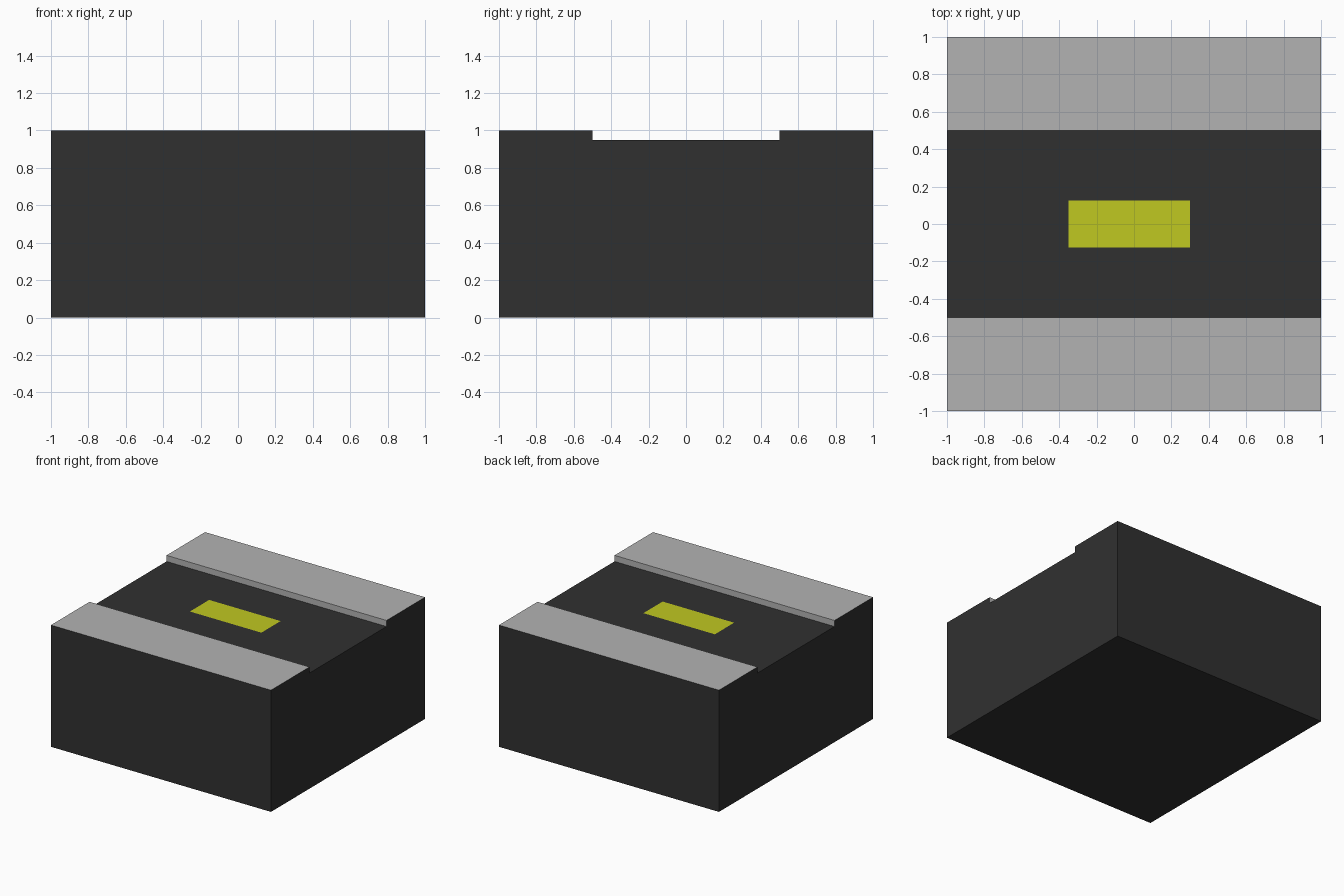
import bpy

if "Cube" in bpy.data.objects:
    bpy.data.objects.remove(bpy.data.objects["Cube"])


def material(name, rgb):
    m = bpy.data.materials.new(name)
    m.diffuse_color = (*rgb, 1)
    m.use_nodes = True
    m.node_tree.nodes["Principled BSDF"].inputs["Base Color"].default_value = m.diffuse_color
    return m


def make_object(name, verts, faces, mats):
    me = bpy.data.meshes.new(name)
    me.from_pydata(verts, [], faces)
    for m in mats:
        me.materials.append(m)
    ob = bpy.data.objects.new(name, me)
    bpy.context.collection.objects.link(ob)
    return me


asphalt = material("asphalt", (0.03, 0.03, 0.03))
concrete = material("concrete", (0.45, 0.45, 0.45))
paint = material("yellow_paint", (0.53, 0.58, 0.015))

ROAD_Z = 0.95

# Road block: one (y, z) profile with raised pavements, extruded along x
profile = [(-1, 0), (1, 0), (1, 1), (0.5, 1), (0.5, ROAD_Z),
           (-0.5, ROAD_Z), (-0.5, 1), (-1, 1)]
n = len(profile)
verts = [(x, y, z) for x in (-1, 1) for y, z in profile]
faces = [(i, i + n, (i + 1) % n + n, (i + 1) % n)[::-1] for i in range(n)]
faces += [tuple(range(n))[::-1], tuple(range(n, 2 * n))]
block = make_object("road_block", verts, faces, [asphalt, concrete])

# Pavement tops and kerb faces are concrete
for i in (2, 3, 5, 6):
    block.polygons[i].material_index = 1

# Painted lane marking, just above the road surface
z = ROAD_Z + 0.001
make_object("lane_marking",
            [(-0.35, -0.125, z), (0.30, -0.125, z), (0.30, 0.125, z), (-0.35, 0.125, z)],
            [(0, 1, 2, 3)], [paint])
